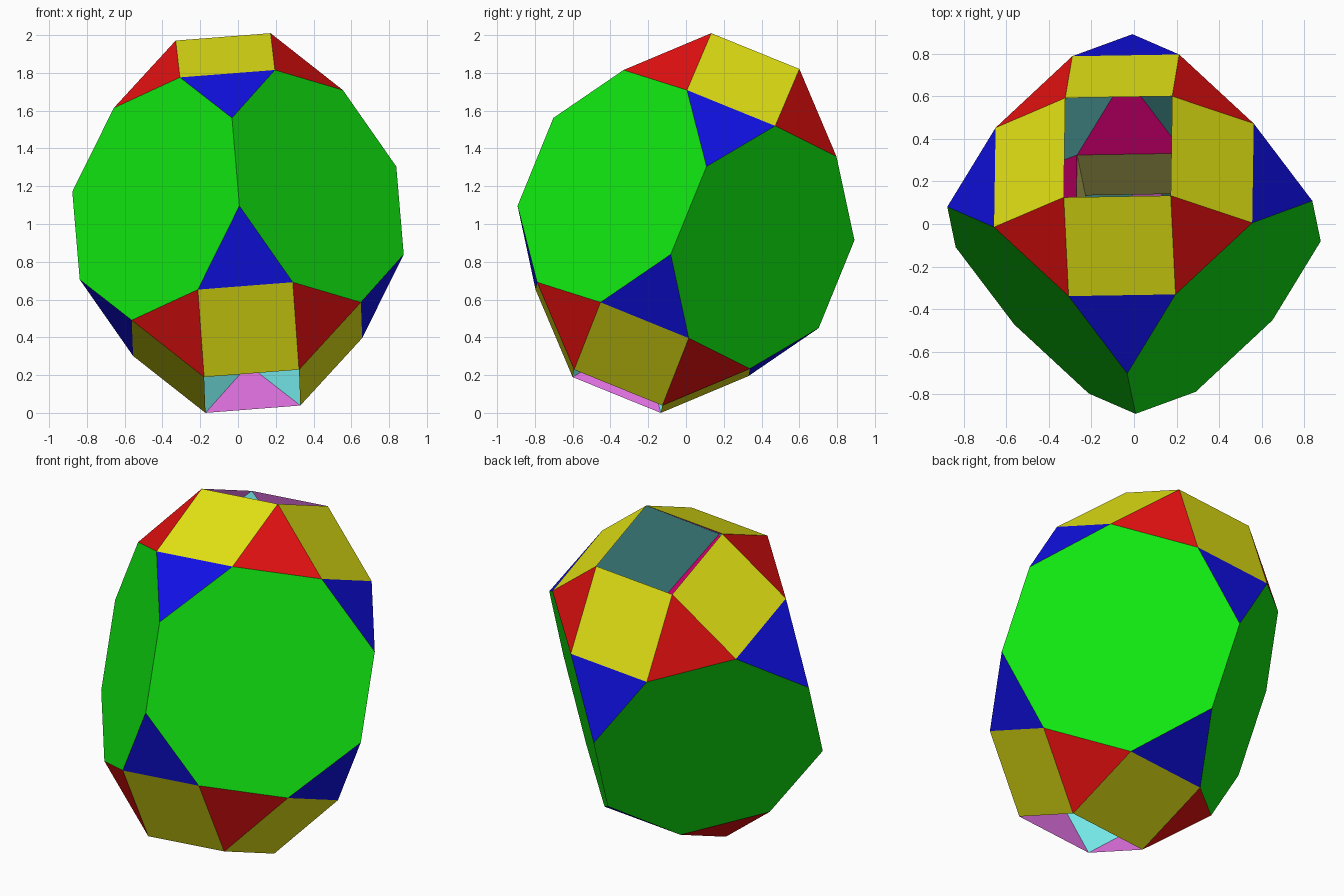
import bpy, bmesh, math
from mathutils import Matrix, Vector

if "Cube" in bpy.data.objects:
    bpy.data.objects.remove(bpy.data.objects["Cube"])

# Edge length and tilted frame of the solid
EDGE = 0.504
axis = Vector((-0.078, 0.376, 0.923)).normalized()
side = Vector((0.996, 0.016, 0.077))
side = (side - axis * side.dot(axis)).normalized()
back = axis.cross(side)
frame = Matrix((side, back, axis)).transposed()

# Key distances for unit edge
W = 0.5 + math.sqrt(0.5)      # half width of the octagons
R = 1 + math.sqrt(0.5)        # radius of the upright edges
T = 0.5 + math.sqrt(2)        # height of the tunnel openings


def srgb(r, g, b):
    lin = lambda c: c / 12.92 if c <= 0.04045 else ((c + 0.055) / 1.055) ** 2.4
    return (lin(r / 255), lin(g / 255), lin(b / 255), 1)


COLOURS = {
    "yellow": srgb(236, 236, 22),
    "red": srgb(236, 17, 17),
    "blue": srgb(17, 17, 236),
    "green": srgb(17, 236, 17),
    "pale_cyan": srgb(119, 236, 236),
    "orchid": srgb(236, 119, 236),
    "crimson": srgb(236, 0, 127),
    "pale_yellow": srgb(236, 230, 119),
}
names = list(COLOURS)

# One eighth of the surface, repeated by quarter turns and mirroring
SECTOR = [
    # outer cupola and corner triangle
    ("yellow", [(.5, -.5, T), (.5, .5, T), (W, .5, W), (W, -.5, W)]),
    ("red", [(.5, .5, T), (.5, W, W), (W, .5, W)]),
    ("blue", [(W, .5, W), (W, -.5, W), (R, 0, .5)]),
    # tunnel chamber
    ("orchid", [(.5, -.5, T), (.5, .5, T), (1, 0, W)]),
    ("pale_cyan", [(.5, .5, T), (1, 0, W), (.5, .5, .5), (0, 1, W)]),
    ("crimson", [(.5, -.5, .5), (.5, .5, .5), (1, 0, W)]),
]
# Faces that cross the middle, repeated by quarter turns only
BELT = [
    ("green", [(W, .5, W), (.5, W, W), (0, R, .5), (0, R, -.5),
               (.5, W, -W), (W, .5, -W), (R, 0, -.5), (R, 0, .5)]),
    ("pale_yellow", [(.5, -.5, .5), (.5, .5, .5), (.5, .5, -.5), (.5, -.5, -.5)]),
]

bm = bmesh.new()


def add_faces(faces, flip):
    for turn in range(4):
        spin = Matrix.Rotation(turn * math.pi / 2, 3, 'Z')
        for colour, pts in faces:
            verts = []
            for x, y, z in pts:
                p = frame @ (spin @ Vector((x, y, z * flip))) * EDGE
                verts.append(bm.verts.new(p + Vector((0, 0, 1))))
            bm.faces.new(verts).material_index = names.index(colour)


add_faces(SECTOR, 1)
add_faces(SECTOR, -1)
add_faces(BELT, 1)

# Join into one closed solid with a tunnel
bmesh.ops.remove_doubles(bm, verts=bm.verts[:], dist=0.001)
bmesh.ops.recalc_face_normals(bm, faces=bm.faces[:])
low = min(v.co.z for v in bm.verts)
bmesh.ops.translate(bm, verts=bm.verts[:], vec=(0, 0, -low))

mesh = bpy.data.meshes.new("tunnelled_polyhedron")
bm.to_mesh(mesh)
bm.free()
for name, colour in COLOURS.items():
    mat = bpy.data.materials.new(name)
    mat.diffuse_color = colour
    mat.use_nodes = True
    mat.node_tree.nodes["Principled BSDF"].inputs["Base Color"].default_value = mat.diffuse_color
    mesh.materials.append(mat)
obj = bpy.data.objects.new("tunnelled_polyhedron", mesh)
bpy.context.collection.objects.link(obj)
